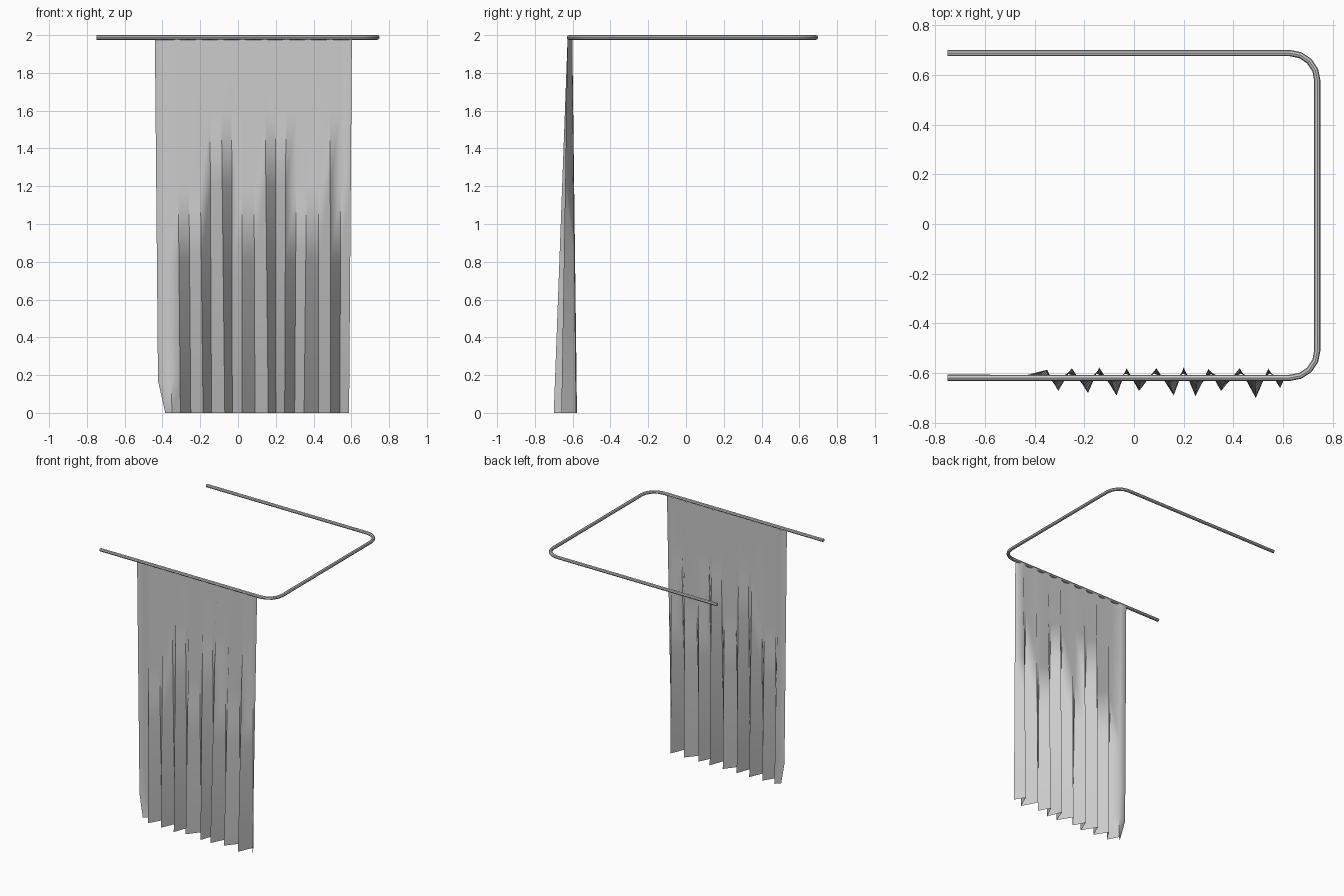
import bpy, bmesh, math

if "Cube" in bpy.data.objects:
    bpy.data.objects.remove(bpy.data.objects["Cube"])

R = 0.0125

# U-shaped rail: one half-corner helper, swept as a round tube
def corner(cx, cy, r, a0, a1, n=4):
    return [(cx + r * math.cos(math.radians(a0 + (a1 - a0) * i / n)),
             cy + r * math.sin(math.radians(a0 + (a1 - a0) * i / n))) for i in range(n + 1)]

path = [(-0.75, -0.619)] + corner(0.6275, -0.509, 0.11, -90, 0) \
     + corner(0.6275, 0.5775, 0.11, 0, 90) + [(-0.75, 0.6875)]
cu = bpy.data.curves.new("curtain_rail", 'CURVE')
cu.dimensions = '3D'
cu.bevel_depth = R
cu.bevel_resolution = 2
cu.use_fill_caps = True
sp = cu.splines.new('POLY')
sp.points.add(len(path) - 1)
for p, (x, y) in zip(sp.points, path):
    p.co = (x, y, 2 - R, 1)
rail = bpy.data.objects.new("curtain_rail", cu)
bpy.context.collection.objects.link(rail)
bpy.context.view_layer.objects.active = rail
rail.select_set(True)
bpy.ops.object.convert(target='MESH')
bpy.ops.object.shade_smooth_by_angle(angle=math.radians(40))
rail.select_set(False)

# Pleated curtain: bottom fold line blended up to a nearly flat top line
bottom = [(-0.385, -0.62), (-0.35, -0.586), (-0.305, -0.672), (-0.25, -0.58),
          (-0.185, -0.68), (-0.14, -0.577), (-0.07, -0.69), (-0.03, -0.58),
          (0.02, -0.672), (0.09, -0.58), (0.16, -0.69), (0.20, -0.577),
          (0.247, -0.693), (0.30, -0.583), (0.35, -0.672), (0.425, -0.58),
          (0.49, -0.70), (0.54, -0.582), (0.588, -0.66)]
n = len(bottom) - 1
rows = [0, 0.17, 0.4, 0.8, 1.2, 1.6, 1.98]
bm = bmesh.new()
grid = []
for z in rows:
    t = z / rows[-1]
    line = []
    for i, (bx, by) in enumerate(bottom):
        if i == 0 and z > 0:                      # loose left hem
            bx, by = -0.422, -0.605
        tx = -0.44 + 1.043 * i / n
        ty = -0.602 if i % 2 else -0.627
        if i == 0:
            ty = -0.612
        line.append(bm.verts.new((bx + (tx - bx) * t, by + (ty - by) * t, z)))
    grid.append(line)
for a, b in zip(grid, grid[1:]):
    for i in range(n):
        bm.faces.new((a[i], a[i + 1], b[i + 1], b[i]))
me = bpy.data.meshes.new("curtain")
bm.to_mesh(me)
bm.free()
curtain = bpy.data.objects.new("curtain", me)
bpy.context.collection.objects.link(curtain)
bpy.context.view_layer.objects.active = curtain
curtain.select_set(True)
bpy.ops.object.shade_smooth_by_angle(angle=math.radians(80))
